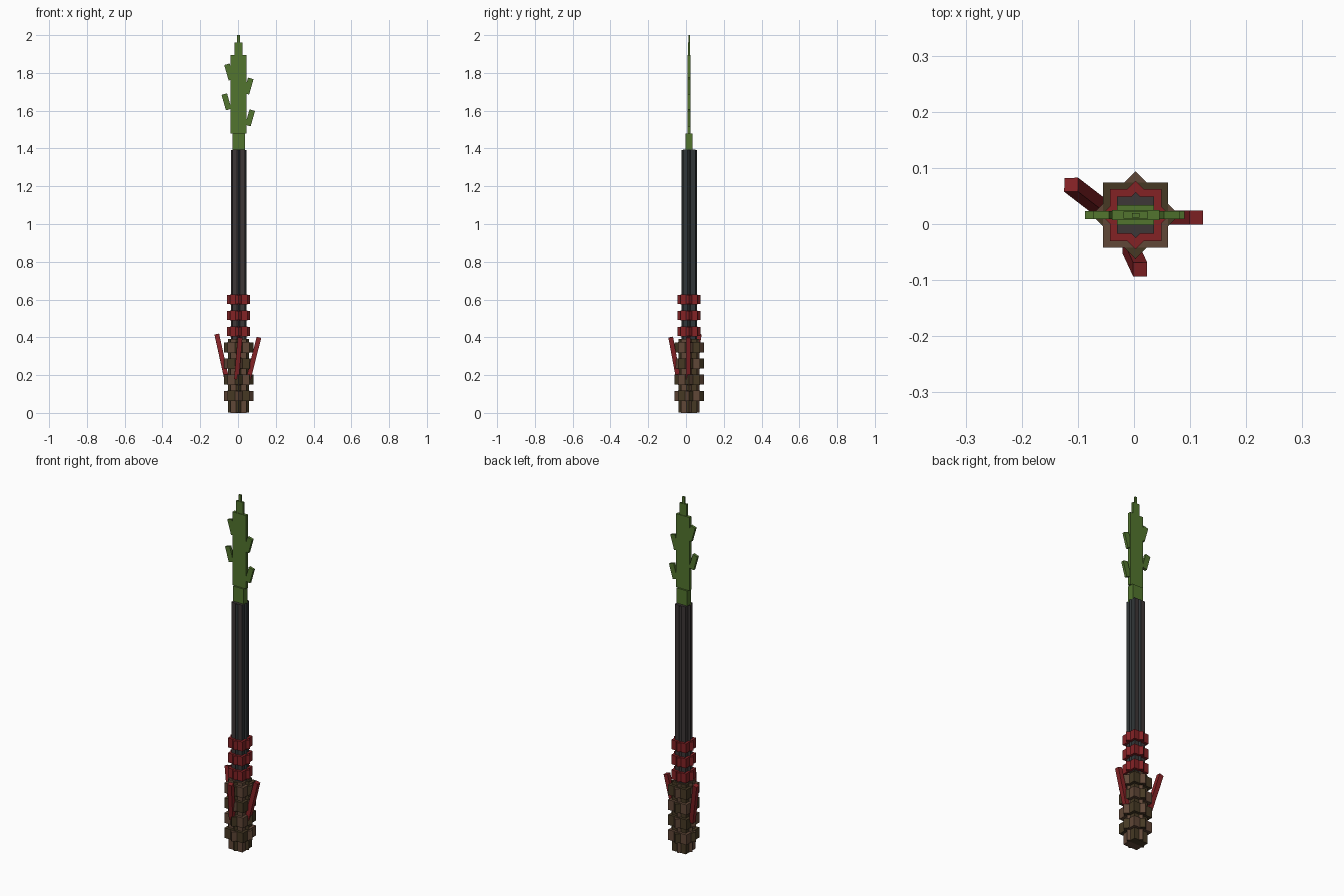
import bpy, bmesh, math
from mathutils import Vector, Matrix

cube = bpy.data.objects.get("Cube")
if cube:
    bpy.data.objects.remove(cube, do_unlink=True)

AXIS = Vector((0.003, 0.016, 0))


def material(name, rgb):
    linear = [((c / 255 + 0.055) / 1.055) ** 2.4 for c in rgb] + [1]
    m = bpy.data.materials.new(name)
    m.use_nodes = True
    m.diffuse_color = linear
    m.node_tree.nodes["Principled BSDF"].inputs["Base Color"].default_value = linear
    return m


GREEN = material("leaf green", (82, 117, 46))
RED = material("deep red", (132, 34, 37))
BROWN = material("bark brown", (96, 71, 55))
OLIVE = material("dark olive brown", (70, 57, 36))
CHARCOAL = material("warm charcoal", (61, 55, 55))
SLATE = material("cool slate", (49, 54, 56))


def add_object(name, bm, mats, rule=None):
    bmesh.ops.recalc_face_normals(bm, faces=bm.faces)
    bm.normal_update()
    if rule:
        for f in bm.faces:
            f.material_index = int(rule(f))
    mesh = bpy.data.meshes.new(name)
    bm.to_mesh(mesh)
    bm.free()
    for m in mats:
        mesh.materials.append(m)
    ob = bpy.data.objects.new(name, mesh)
    bpy.context.collection.objects.link(ob)
    return ob


def box(name, size, centre, mats, rotation=Matrix(), rule=None, split=False):
    bm = bmesh.new()
    bmesh.ops.create_cube(bm, size=1)
    bm.transform(rotation @ Matrix.Diagonal((*size, 1)))
    if split:
        # divide into front and back halves for two-tone colouring
        bmesh.ops.bisect_plane(bm, geom=bm.verts[:] + bm.edges[:] + bm.faces[:],
                               plane_co=(0, 0, 0), plane_no=(0, 1, 0))
    ob = add_object(name, bm, mats, rule)
    ob.location = AXIS + Vector(centre)
    return ob


def star(name, half, tip, bottom, top, mats, rules=(None, None), split=False):
    """Two crossed square prisms forming an eight-pointed section."""
    mid, height = (bottom + top) / 2, top - bottom
    box(name + "_square", (half * 2, half * 2, height), (0, 0, mid),
        mats, rule=rules[0], split=split)
    side = tip * math.sqrt(2)
    box(name + "_diamond", (side, side, height - 0.004), (0, 0, mid),
        mats, Matrix.Rotation(math.pi / 4, 4, 'Z'), rules[1], split)


def is_back(f):
    return f.calc_center_median().y > 0


def is_front(f):
    return not is_back(f)


# Shaft
star("shaft", 0.033, 0.041, 0.004, 1.395, [CHARCOAL, SLATE],
     [lambda f: f.normal.x > 0.5] * 2)

# Bark-covered handle with bulging rings
star("handle_core", 0.043, 0.056, 0.012, 0.392, [BROWN, OLIVE],
     (is_back, is_front), True)
for i in range(4):
    top = 0.374 - i * 0.085
    rules = (is_back, is_front) if i % 2 == 0 else (is_front, is_back)
    star(f"handle_ring_{i + 1}", 0.058, 0.078, top - 0.057, top,
         [BROWN, OLIVE], rules, True)
star("pommel", 0.043, 0.056, 0, 0.05, [BROWN, OLIVE], (is_back, is_front), True)

# Red binding rings
for i in range(3):
    top = 0.627 - i * 0.085
    star(f"binding_ring_{i + 1}", 0.046, 0.061, top - 0.053, top, [RED])


# Red prongs leaning out of the handle
def prong(name, base, tip):
    base, tip = Vector(base), Vector(tip)
    d = tip - base
    turn = Vector((0, 0, 1)).rotation_difference(d).to_matrix().to_4x4()
    ob = box(name, (0.025, 0.025, d.length), (0, 0, 0), [RED], turn)
    ob.location = (base + tip) / 2


prong("prong_right", (-0.06, 0.03, 0.18), (-0.112, 0.07, 0.415))
prong("prong_left", (0.055, 0.012, 0.18), (0.111, 0.012, 0.40))
prong("prong_front", (-0.008, -0.04, 0.18), (0.011, -0.081, 0.40))

# Green blade, narrowing in steps
for name, width, depth, low, high in (
        ("blade_base", 0.066, 0.036, 1.39, 1.48),
        ("blade", 0.084, 0.018, 1.48, 1.895),
        ("blade_shoulder", 0.044, 0.012, 1.895, 1.962),
        ("blade_tip", 0.014, 0.008, 1.962, 2.0)):
    box(name, (width, depth, high - low), (0, 0, (low + high) / 2), [GREEN])

# Barbs pointing down and outward
for name, side, x, z in (("barb_right_upper", -1, 0.05, 1.805),
                         ("barb_right_lower", -1, 0.064, 1.647),
                         ("barb_left_upper", 1, 0.053, 1.73),
                         ("barb_left_lower", 1, 0.061, 1.562)):
    box(name, (0.03, 0.015, 0.085), (side * x, 0, z), [GREEN],
        Matrix.Rotation(-side * math.radians(-16), 4, 'Y'))
